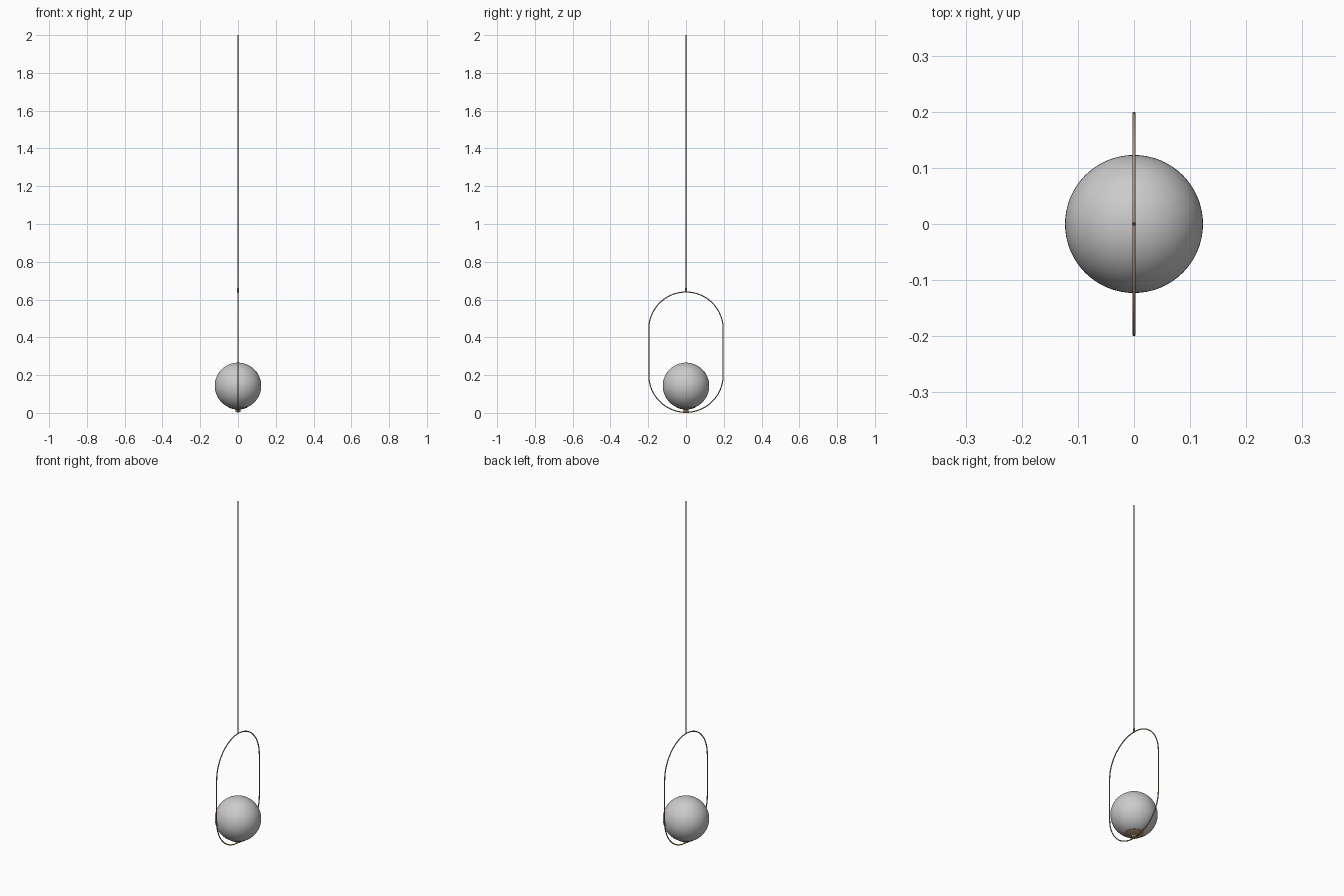
import bpy, math

if "Cube" in bpy.data.objects:
    bpy.data.objects.remove(bpy.data.objects["Cube"])

def material(name, rgb):
    m = bpy.data.materials.new(name)
    m.diffuse_color = (*rgb, 1)
    m.use_nodes = True
    m.node_tree.nodes["Principled BSDF"].inputs["Base Color"].default_value = m.diffuse_color
    return m

brass = material("brass", (0.42, 0.29, 0.16))
dark = material("dark_cable", (0.06, 0.06, 0.06))

TUBE = 0.003             # frame tube radius
R = 0.197                # centreline radius of the frame ends
Z_LOW, Z_HIGH = 0.2, 0.443
GLOBE_R, GLOBE_Z = 0.123, 0.143

def smooth(obj, mat=None):
    bpy.ops.object.select_all(action='DESELECT')
    obj.select_set(True)
    bpy.context.view_layer.objects.active = obj
    bpy.ops.object.shade_smooth_by_angle(angle=math.radians(35))
    if mat:
        obj.data.materials.append(mat)

def rod(name, radius, z0, z1, mat):
    bpy.ops.mesh.primitive_cylinder_add(vertices=16, radius=radius, depth=z1 - z0,
                                        location=(0, 0, (z0 + z1) / 2))
    obj = bpy.context.object
    obj.name = name
    smooth(obj, mat)

def lathe(name, profile, mat, steps=48):
    verts = [(r * math.cos(a), r * math.sin(a), z)
             for r, z in profile
             for a in (2 * math.pi * i / steps for i in range(steps))]
    faces = [(j * steps + i, j * steps + (i + 1) % steps,
              (j + 1) * steps + (i + 1) % steps, (j + 1) * steps + i)
             for j in range(len(profile) - 1) for i in range(steps)]
    faces.append(tuple(reversed(range(steps))))
    faces.append(tuple(range((len(profile) - 1) * steps, len(profile) * steps)))
    mesh = bpy.data.meshes.new(name)
    mesh.from_pydata(verts, [], faces)
    obj = bpy.data.objects.new(name, mesh)
    bpy.context.collection.objects.link(obj)
    smooth(obj, mat)

# Stadium-shaped hoop frame in the YZ plane
path = []
for centre, start in ((Z_HIGH, 0), (Z_LOW, math.pi)):
    for i in range(41):
        a = start + math.pi * i / 40
        path.append((0, R * math.cos(a), centre + R * math.sin(a)))
curve = bpy.data.curves.new("hoop_frame", 'CURVE')
curve.dimensions = '3D'
curve.bevel_depth = TUBE
curve.bevel_resolution = 3
spline = curve.splines.new('POLY')
spline.points.add(len(path) - 1)
for p, co in zip(spline.points, path):
    p.co = (*co, 1)
spline.use_cyclic_u = True
spline.use_smooth = True
curve.materials.append(brass)
bpy.context.collection.objects.link(bpy.data.objects.new("hoop_frame", curve))

# Glass globe
bpy.ops.mesh.primitive_uv_sphere_add(segments=64, ring_count=32, radius=GLOBE_R,
                                     location=(0, 0, GLOBE_Z))
globe = bpy.context.object
globe.name = "globe"
smooth(globe)

# Shallow cup that seats the globe on the hoop
cup = [(0.012, 0.005), (0.012, 0.016)]
for i in range(7):
    a = math.radians(8 + 16 * i / 6)
    cup.append(((GLOBE_R + 0.002) * math.sin(a), GLOBE_Z - (GLOBE_R + 0.002) * math.cos(a)))
cup.append((GLOBE_R * math.sin(a), GLOBE_Z - GLOBE_R * math.cos(a)))
lathe("globe_cup", cup, brass)

# Ferrule and hanging cable
rod("cable_ferrule", 0.004, 0.638, 0.662, brass)
rod("cable", 0.0025, 0.64, 2.0, dark)
